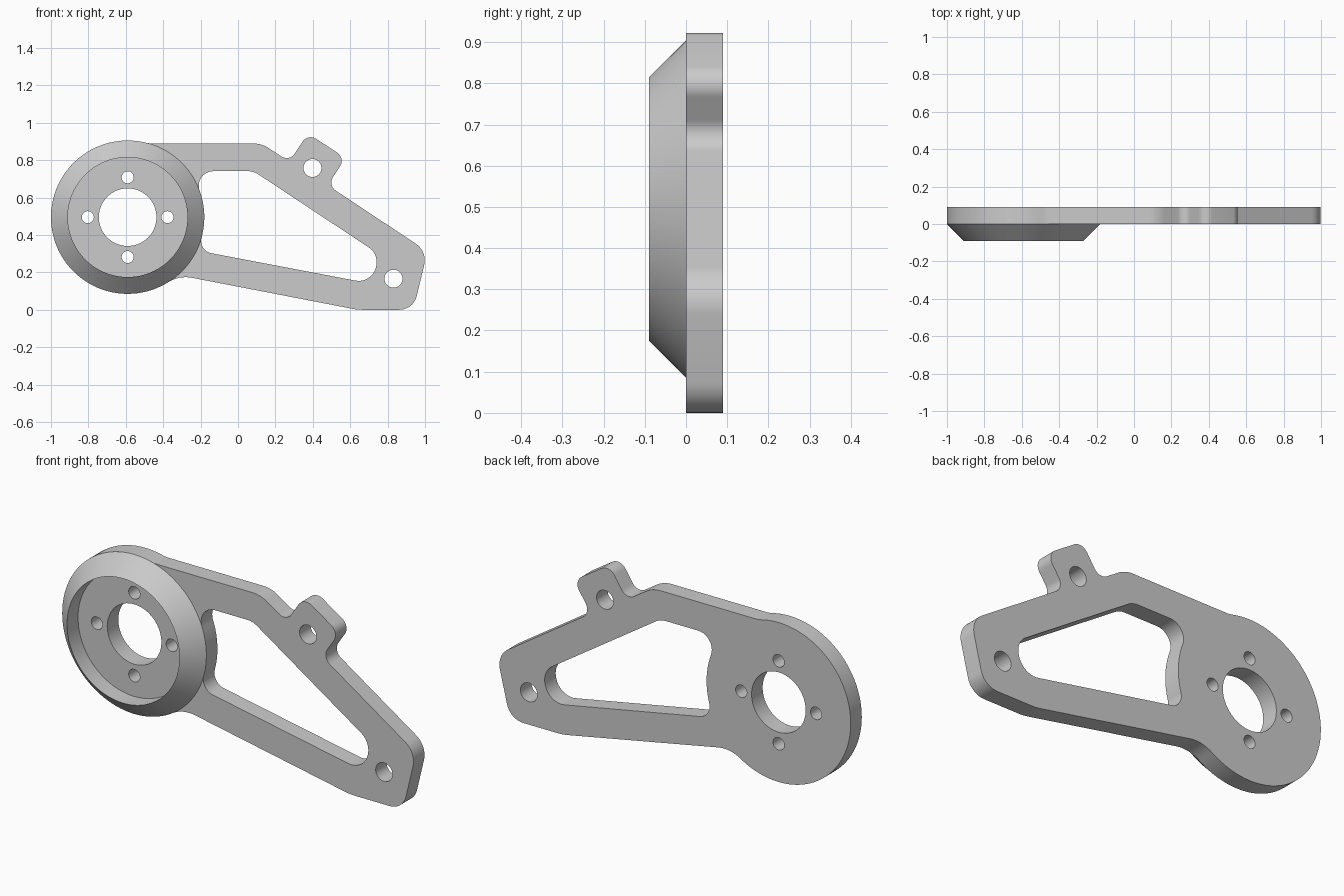
import bpy, bmesh
from math import cos, sin, tan, radians, pi
from mathutils import Vector

cube = bpy.data.objects.get("Cube")
if cube:
    bpy.data.objects.remove(cube, do_unlink=True)

HUB = Vector((-0.59, 0.495))      # hub centre in x, z
HUB_R, RIM_R, THICK = 0.41, 0.32, 0.09

grey = bpy.data.materials.new("plain grey")
grey.use_nodes = True
grey.diffuse_color = (0.6, 0.6, 0.6, 1)
grey.node_tree.nodes["Principled BSDF"].inputs["Base Color"].default_value = (0.6, 0.6, 0.6, 1)


def arc(centre, r, start, end, n):
    """Plain points along an arc, angles in degrees."""
    angles = [radians(start + (end - start) * i / n) for i in range(n + 1)]
    return [(centre[0] + r * cos(a), centre[1] + r * sin(a), 0) for a in angles]


def circle(x, z, r, n=32):
    return [Vector(p[:2]) for p in arc((x, z), r, 0, 360, n)[:-1]]


def rounded(corners, steps=10):
    """Turn (x, z, radius) corners into a loop with filleted corners."""
    out = []
    for i, (x, z, r) in enumerate(corners):
        p = Vector((x, z))
        if r == 0:
            out.append(p)
            continue
        to_prev = Vector(corners[i - 1][:2]) - p
        to_next = Vector(corners[(i + 1) % len(corners)][:2]) - p
        u, v = to_prev.normalized(), to_next.normalized()
        half = u.angle(v) / 2
        reach = min(r / tan(half), to_prev.length * 0.999, to_next.length * 0.999)
        centre = p + (u + v).normalized() * reach / cos(half)
        a, b = p + u * reach - centre, p + v * reach - centre
        turn = pi - 2 * half
        for k in range(steps + 1):
            w = turn * k / steps
            out.append(centre + (a * sin(turn - w) + b * sin(w)) / sin(turn))
    return out


def finish(bm, name):
    bmesh.ops.recalc_face_normals(bm, faces=bm.faces)
    mesh = bpy.data.meshes.new(name)
    bm.to_mesh(mesh)
    bm.free()
    mesh.materials.append(grey)
    obj = bpy.data.objects.new(name, mesh)
    bpy.context.collection.objects.link(obj)
    bpy.ops.object.select_all(action='DESELECT')
    obj.select_set(True)
    bpy.context.view_layer.objects.active = obj
    bpy.ops.object.shade_smooth_by_angle(angle=radians(30))


# Outer outline: upper arm, lug, end, lower arm, then round the hub
outline = rounded([
    (-0.474, 0.889, 0.15), (0.126, 0.889, 0.15),
    (0.275, 0.792, 0.05), (0.374, 0.943, 0.053),
    (0.575, 0.811, 0.053), (0.479, 0.666, 0.053),
    (1.013, 0.312, 0.107), (0.938, 0, 0.095),
    (0.638, 0, 0.3), (-0.314, 0.184, 0.18),
] + arc(HUB, HUB_R, -58, -281.5, 72))

# Window between the arms, its near side following the hub
window = rounded([
    (-0.245, 0.741, 0.08), (0.083, 0.741, 0.1),
    (0.754, 0.297, 0.095), (0.717, 0.139, 0.095),
    (-0.215, 0.316, 0.067),
] + arc(HUB, HUB_R, -15, 20, 12))

# Centre bore, four bolt holes, lug hole and end hole
holes = [circle(*HUB, 0.154, 64), circle(0.398, 0.758, 0.048), circle(0.831, 0.166, 0.048)]
for k in range(4):
    a = k * pi / 2
    holes.append(circle(HUB.x + 0.213 * cos(a), HUB.y + 0.213 * sin(a), 0.032))

# Plate: fill the loops, then extrude backwards
bm = bmesh.new()
for loop in [outline, window] + holes:
    verts = [bm.verts.new((p.x, 0, p.y)) for p in loop]
    for i, v in enumerate(verts):
        bm.edges.new((verts[i - 1], v))
bmesh.ops.remove_doubles(bm, verts=bm.verts, dist=0.0005)
bmesh.ops.triangle_fill(bm, edges=bm.edges[:], use_beauty=True, normal=(0, -1, 0))
ext = bmesh.ops.extrude_face_region(bm, geom=bm.faces[:], use_keep_orig=True)
moved = [g for g in ext["geom"] if isinstance(g, bmesh.types.BMVert)]
bmesh.ops.translate(bm, verts=moved, vec=(0, THICK, 0))
finish(bm, "bracket_plate")

# Hub rim: a sloped outside and a straight inside, spun about the hub axis
bm = bmesh.new()
profile = [(HUB_R, 0), (RIM_R, -THICK), (RIM_R, 0)]
verts = [bm.verts.new((HUB.x + r, y, HUB.y)) for r, y in profile]
edges = [bm.edges.new(pair) for pair in zip(verts, verts[1:])]
bmesh.ops.spin(bm, geom=verts + edges, cent=(HUB.x, 0, HUB.y), axis=(0, 1, 0),
               angle=2 * pi, steps=96, use_merge=True)
bmesh.ops.remove_doubles(bm, verts=bm.verts, dist=0.0005)
finish(bm, "hub_rim")
